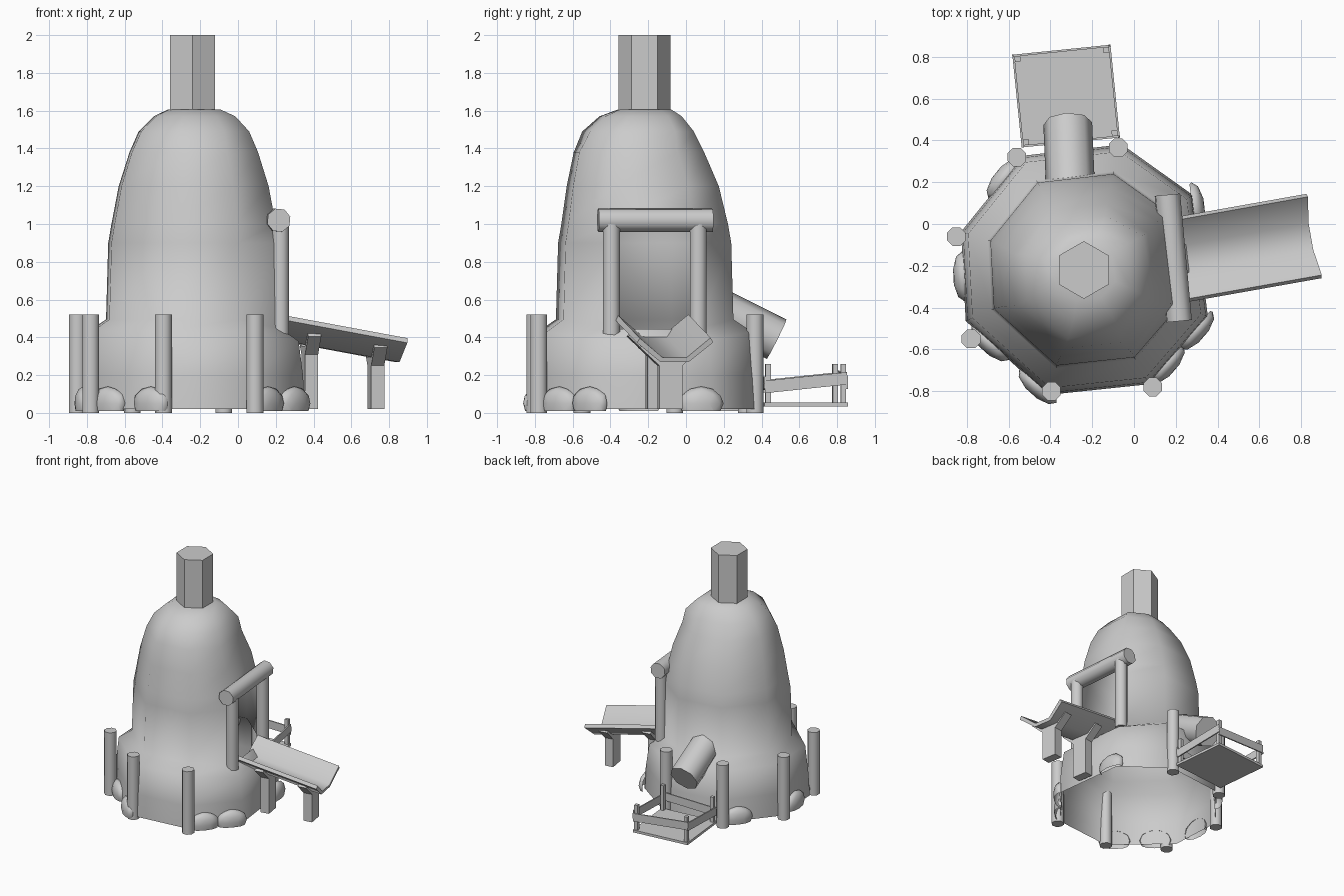
import bpy, bmesh, math
from mathutils import Vector, Matrix

if "Cube" in bpy.data.objects:
    bpy.data.objects.remove(bpy.data.objects["Cube"])


def finish(name, bm, angle=None):
    bmesh.ops.recalc_face_normals(bm, faces=bm.faces)
    me = bpy.data.meshes.new(name)
    bm.to_mesh(me)
    bm.free()
    ob = bpy.data.objects.new(name, me)
    bpy.context.collection.objects.link(ob)
    if angle:
        bpy.ops.object.select_all(action='DESELECT')
        bpy.context.view_layer.objects.active = ob
        ob.select_set(True)
        bpy.ops.object.shade_smooth_by_angle(angle=math.radians(angle))
    return ob


def rod(name, p1, p2, r, n=8, phase=22.5, angle=50):
    p1, p2 = Vector(p1), Vector(p2)
    d = p2 - p1
    bm = bmesh.new()
    bmesh.ops.create_cone(bm, cap_ends=True, segments=n, radius1=r, radius2=r, depth=d.length)
    m = (Matrix.Translation((p1 + p2) / 2) @ Vector((0, 0, 1)).rotation_difference(d).to_matrix().to_4x4()
         @ Matrix.Rotation(math.radians(phase), 4, 'Z'))
    bm.transform(m)
    return finish(name, bm, angle)


def prism(name, profile, origin, u, v, n, length, angle=None):
    bm = bmesh.new()
    f = bm.faces.new([bm.verts.new(origin + v * a + n * b) for a, b in profile])
    ext = bmesh.ops.extrude_face_region(bm, geom=[f])
    for g in ext['geom']:
        if isinstance(g, bmesh.types.BMVert):
            g.co += u * length
    return finish(name, bm, angle)


def box(name, size, m):
    bm = bmesh.new()
    bmesh.ops.create_cube(bm, size=1, matrix=m @ Matrix.Diagonal((*size, 1)))
    return finish(name, bm)


# Clay furnace: stacked eight-sided rings, open below and at the mouth
ANGLES = [-21, 35, 74, 119, 163, 203, 253, 299]
RINGS = [  # z, radius, centre x, centre y
    (0.02, .625, -.23, -.22), (0.20, .615, -.23, -.22), (0.43, .59, -.23, -.22),
    (0.495, .49, -.23, -.22), (0.90, .478, -.23, -.22), (1.00, .46, -.23, -.22),
    (1.20, .42, -.23, -.23), (1.38, .36, -.23, -.25), (1.49, .305, -.22, -.24),
    (1.57, .225, -.22, -.23), (1.605, .15, -.23, -.22)]
MOUTH_RINGS = (3, 4)
UNEVEN = [.98, 1.05, .96, .92, 1.05, 1.04, 1.06, 1.0]  # lopsided shoulder
bm = bmesh.new()
rings = []
for z, r, cx, cy in RINGS:
    ring = []
    for i, a in enumerate(ANGLES):
        a = math.radians(a)
        dz = -.05 if i < 2 and z in (0.43, 0.495) else 0
        k = r * (UNEVEN[i] if 1.4 < z < 1.6 else 1)
        ring.append(bm.verts.new((cx + k * math.cos(a), cy + k * math.sin(a), z + dz)))
    rings.append(ring)
corners = [v.co.copy() for v in rings[0]]
for k in range(len(rings) - 1):
    for i in range(8):
        if i == 0 and k in MOUTH_RINGS:
            continue
        j = (i + 1) % 8
        bm.faces.new((rings[k][i], rings[k][j], rings[k + 1][j], rings[k + 1][i]))
bm.faces.new(rings[-1])
finish("furnace_body", bm, 85)

# Clay bulges along the foot, trimmed flush with the wall: (side, position along it)
BULGES = [(7, .3), (7, .8), (5, .3), (5, .88), (4, .5), (3, .3), (0, .9)]
for i, (s, t) in enumerate(BULGES):
    a, b = corners[s], corners[(s + 1) % 8]
    p = a.lerp(b, t)
    d = (b - a).normalized()
    out = Vector((d.y, -d.x, 0))
    bm = bmesh.new()
    bmesh.ops.create_icosphere(bm, subdivisions=2, radius=1)
    bm.transform(Matrix.Translation((p.x, p.y, .05)) @ Matrix.Rotation(math.atan2(out.y, out.x), 4, 'Z')
                 @ Matrix.Diagonal((.05, .12, .09, 1)))
    for co, no in ((p - out * .01, -out), (Vector((0, 0, .01)), Vector((0, 0, -1)))):
        bmesh.ops.bisect_plane(bm, geom=bm.verts[:] + bm.edges[:] + bm.faces[:],
                               plane_co=co, plane_no=no, clear_outer=True)
    finish(f"clay_bulge_{i}", bm, 60)

# Chimney and rear pipe
rod("chimney", (-.24, -.22, 1.59), (-.24, -.22, 2.0), .138, 6, 0, None)
rod("rear_pipe", (-.30, .08, .59), (-.317, .48, .39), .117, 8, 0)

# Timber posts around the base
POSTS = [(-.85, -.06), (-.78, -.55), (-.395, -.80), (.09, -.78), (-.56, .32), (-.075, .365)]
for i, (x, y) in enumerate(POSTS):
    rod(f"base_post_{i}", (x, y, 0), (x, y, .52), .048)

# Mouth frame
rod("mouth_post_front", (.225, -.395, .41), (.225, -.395, 1.0), .048)
rod("mouth_post_back", (.18, .065, .42), (.18, .065, 1.0), .048)
rod("mouth_lintel", (.16, .14, 1.02), (.216, -.465, 1.02), .064)

# Chute
u = Vector((.62, .11, -.115)).normalized()
v = Vector((-.136, .99, 0)).normalized()
v = (v - u * v.dot(u)).normalized()
n = u.cross(v)
trough = [(-.205, -.015), (-.075, -.12), (.075, -.12), (.205, -.015),
          (.19, .01), (.065, -.095), (-.065, -.095), (-.19, .01)]
prism("chute", trough, Vector((.20, -.175, .51)), u, v, n, .685, 50)

# Chute legs with flared cradles
for name, x, y, dz in (("chute_leg_outer", .73, -.085, 0), ("chute_leg_inner", .38, -.147, .06)):
    half = [(.062, .02), (.062, .25 + dz), (.165, .345 + dz), (.15, .36 + dz), (.06, .293 + dz)]
    profile = half + [(-a, b) for a, b in reversed(half)]
    du = Vector((.987, .16, 0))
    dv = Vector((-.16, .987, 0))
    prism(name, profile, Vector((x, y, 0)) - du * .035, du, dv, Vector((0, 0, 1)), .07)

# Rear tray: floor, corner posts and rails
T = Matrix.Translation((-.325, .612, 0)) @ Matrix.Rotation(math.radians(5.8), 4, 'Z')
W, D = .235, .222
box("tray_floor", (2 * W, 2 * D, .02), T @ Matrix.Translation((0, 0, .045)))
for i, (sx, sy) in enumerate([(-1, -1), (1, -1), (1, 1), (-1, 1)]):
    box(f"tray_post_{i}", (.028, .028, .22),
        T @ Matrix.Translation((sx * (W - .022), sy * (D - .022), .15)))
for s in (-1, 1):
    tilt = Matrix.Rotation(math.radians(6), 4, 'X')
    box("tray_side_rail", (.01, 2 * D, .065), T @ Matrix.Translation((s * (W - .004), 0, .16)) @ tilt)
    tilt = Matrix.Rotation(math.radians(4 * s), 4, 'Y')
    box("tray_end_rail", (2 * W, .01, .065),
        T @ Matrix.Translation((0, s * (D - .004), .16 + .015 * s)) @ tilt)
